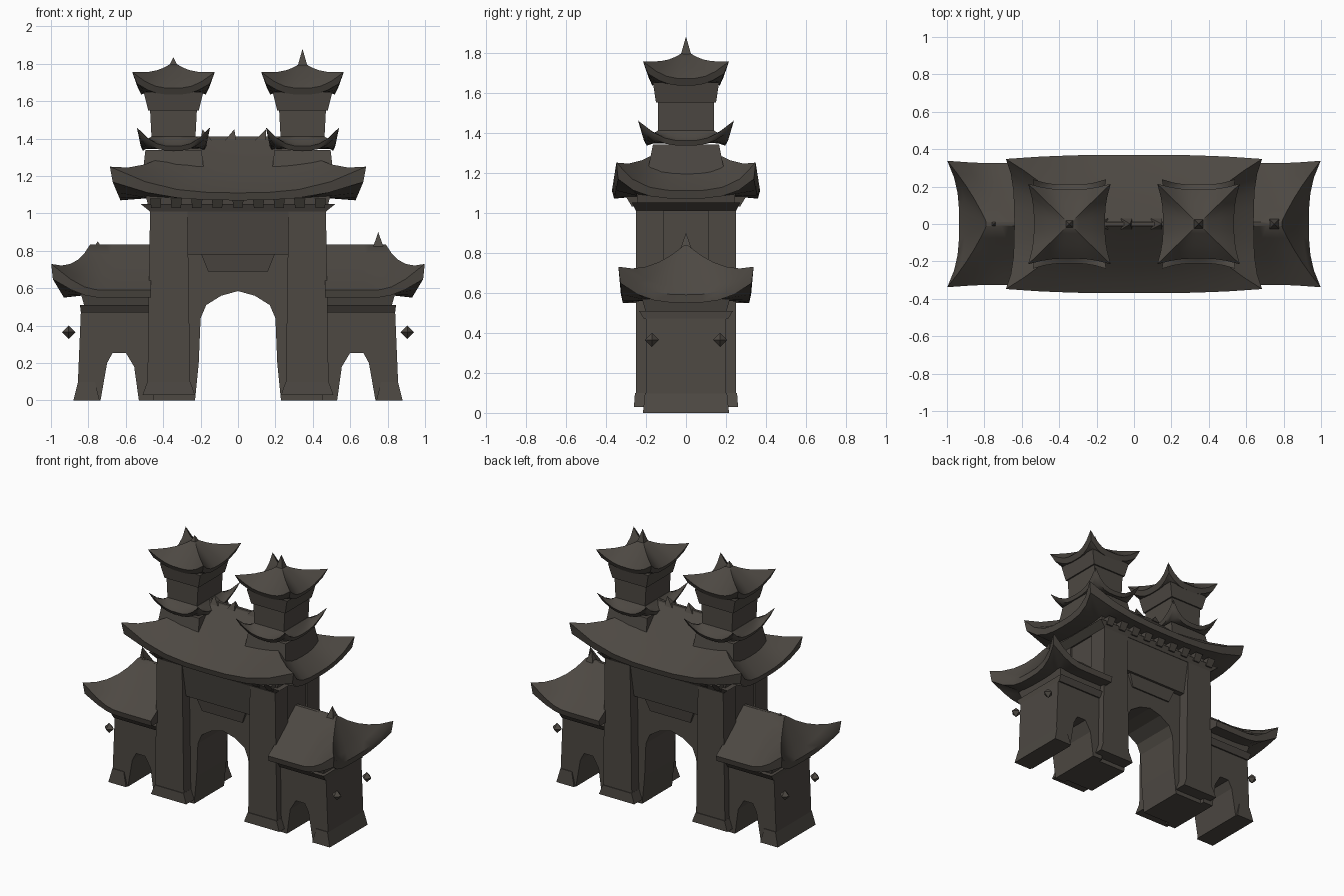
import bpy, bmesh, math

if "Cube" in bpy.data.objects:
    bpy.data.objects.remove(bpy.data.objects["Cube"])

stone = bpy.data.materials.new("dark brown stone")
stone.diffuse_color = (0.074, 0.065, 0.055, 1)
stone.use_nodes = True
stone.node_tree.nodes["Principled BSDF"].inputs["Base Color"].default_value = stone.diffuse_color


def finish(name, bm, smooth=None):
    bmesh.ops.recalc_face_normals(bm, faces=bm.faces)
    me = bpy.data.meshes.new(name)
    bm.to_mesh(me)
    bm.free()
    me.materials.append(stone)
    ob = bpy.data.objects.new(name, me)
    bpy.context.collection.objects.link(ob)
    if smooth:
        bpy.context.view_layer.objects.active = ob
        bpy.ops.object.select_all(action='DESELECT')
        ob.select_set(True)
        bpy.ops.object.shade_smooth_by_angle(angle=math.radians(smooth))
    return ob


def block(name, c, bottom, top, z0, z1):
    """Box with different half sizes at bottom and top, centred on c."""
    bm = bmesh.new()
    rings = []
    for (hx, hy), z in ((bottom, z0), (top, z1)):
        rings.append([bm.verts.new((c[0] + a * hx, c[1] + b * hy, z))
                      for a, b in ((-1, -1), (1, -1), (1, 1), (-1, 1))])
    bm.faces.new(rings[0])
    bm.faces.new(rings[1])
    for i in range(4):
        j = (i + 1) % 4
        bm.faces.new((rings[0][i], rings[0][j], rings[1][j], rings[1][i]))
    return finish(name, bm)


def extrude(name, pts, vec):
    """Flat outline swept along vec."""
    bm = bmesh.new()
    f = bm.faces.new([bm.verts.new(p) for p in pts])
    ext = bmesh.ops.extrude_face_region(bm, geom=[f])["geom"]
    bmesh.ops.translate(bm, vec=vec,
                        verts=[v for v in ext if isinstance(v, bmesh.types.BMVert)])
    return finish(name, bm)


def roof(name, eave, ridge, z0, z1, lift, thick, under, flare=(0.06, 0.0),
         sign=1, outer_only=False, power=1.3, inset=0.03):
    """Concave hipped roof with upturned corners; eave and ridge are (x0, x1, half y)."""
    bm = bmesh.new()
    n, rows = 8, 5
    per = []
    for k in range(4):
        for i in range(n):
            u = -1 + 2 * i / n
            per.append(((u, -1), (1, u), (-u, 1), (-1, -u))[k])
    mix = lambda a, b, t: a + (b - a) * t
    # underside ring, lower lip, then the slope up to the ridge
    levels = [(None, z0 - thick + 0.01, 0.1), (inset, z0 - thick, 0.7)]
    levels += [(r / rows, z0 + (z1 - z0) * (r / rows) ** power, (1 - r / rows) ** 2)
               for r in range(rows + 1)]
    rings = []
    for t, z, up in levels:
        if t is None:
            x0, x1, hy = under
            t = 1
        else:
            x0, x1, hy = (mix(eave[i], ridge[i], t) for i in range(3))
        ring = []
        for px, py in per:
            c = min(abs(px), abs(py)) ** 3
            if outer_only and px < 0:
                c = 0
            x = (x0 + x1) / 2 + (x1 - x0) / 2 * px * (1 + flare[0] * c * (1 - t) ** 2)
            y = hy * py * (1 + flare[1] * c * (1 - t) ** 2)
            ring.append(bm.verts.new((sign * x, y, z + lift * c * up)))
        rings.append(ring)
    for a, b in zip(rings, rings[1:]):
        for i in range(len(a)):
            j = (i + 1) % len(a)
            bm.faces.new((a[i], a[j], b[j], b[i]))
    bm.faces.new(rings[0])
    bm.faces.new(rings[-1])
    return finish(name, bm, 40)


def spike(name, p, r, h, lean=0):
    """Four-sided ornament point."""
    bm = bmesh.new()
    base = [bm.verts.new((p[0] + r * a, p[1] + r * b, p[2]))
            for a, b in ((-1, -1), (1, -1), (1, 1), (-1, 1))]
    tip = bm.verts.new((p[0] + lean, p[1], p[2] + h))
    bm.faces.new(base)
    for i in range(4):
        bm.faces.new((base[i], base[(i + 1) % 4], tip))
    return finish(name, bm)


# Central wall with the great arch
arch = [(0.23, 0), (0.21, 0.2), (0.20, 0.44), (0.17, 0.51), (0.09, 0.56), (0, 0.585)]
outline = ([(-0.46, 0), (-0.46, 1.02), (0.46, 1.02), (0.46, 0)] + arch
           + [(-x, z) for x, z in arch[-2::-1]])
extrude("main_arch_wall", [(x, -0.17, z) for x, z in outline], (0, 0.34, 0))

# Lintel panels, tilted downward, front and back
for s in (-1, 1):
    prof = [(0.12, 0.78), (0.21, 0.78), (0.25, 1.03), (0.12, 1.03)]
    extrude("lintel_panel", [(-0.28, s * y, z) for y, z in prof], (0.56, 0, 0))
    block("arch_crest", (0, s * 0.17), (0.16, 0.01), (0.2, 0.025), 0.69, 0.79)

# Bracket courses under the main roof
block("bracket_course", (0, 0), (0.47, 0.25), (0.52, 0.27), 1.01, 1.05)
for i in range(9):
    for s in (-1, 1):
        block("bracket", (-0.44 + 0.11 * i, s * 0.25), (0.025, 0.02), (0.03, 0.05), 1.03, 1.08)
block("roof_bearing", (0, 0), (0.48, 0.24), (0.5, 0.25), 1.04, 1.12)

# Main roof with its ridge ornaments
roof("main_roof", (-0.64, 0.64, 0.37), (-0.26, 0.26, 0.012), 1.11, 1.40, 0.14, 0.04,
     (-0.5, 0.5, 0.25), flare=(0.07, -0.06), power=1.15)
block("main_ridge", (0, 0), (0.26, 0.02), (0.26, 0.01), 1.37, 1.41)
for x, lean in ((-0.17, -0.02), (-0.04, 0.02), (0.12, 0.03)):
    spike("ridge_ornament", (x, 0, 1.39), 0.03, 0.06, lean)

for s in (-1, 1):
    # Piers beside the arch
    for f in (-1, 1):
        block("pier", (s * 0.37, f * 0.18), (0.115, 0.07), (0.10, 0.07), 0.04, 1.03)
        block("pier_foot", (s * 0.37, f * 0.2), (0.14, 0.06), (0.115, 0.055), 0.03, 0.1)

    # Side wings, each with a small arch
    wing = [(0.45, 0.0), (0.53, 0.0), (0.555, 0.18), (0.60, 0.255), (0.67, 0.255), (0.70, 0.2),
            (0.735, 0.0), (0.86, 0.0), (0.84, 0.48), (0.45, 0.48)]
    extrude("wing_wall", [(s * x, -0.2, z) for x, z in wing], (0, 0.4, 0))
    block("wing_foot", (s * 0.81, 0), (0.07, 0.215), (0.045, 0.205), 0, 0.1)
    block("wing_cornice", (s * 0.645, 0), (0.195, 0.21), (0.2, 0.235), 0.47, 0.51)
    block("wing_bearing", (s * 0.64, 0), (0.18, 0.2), (0.2, 0.22), 0.5, 0.57)
    roof("wing_roof", (0.465, 0.935, 0.325), (0.465, 0.79, 0.012), 0.59, 0.835, 0.14, 0.04,
         (0.465, 0.84, 0.21), flare=(0.27, 0.04), sign=s, outer_only=True, power=1.1)
    spike("wing_ridge_ornament", (s * 0.75, 0, 0.8), 0.035, 0.10 if s > 0 else 0.05)

    # Hanging lanterns
    for f in (-1, 1):
        bm = bmesh.new()
        bmesh.ops.create_uvsphere(bm, u_segments=4, v_segments=2, radius=0.036)
        bmesh.ops.translate(bm, verts=bm.verts, vec=(s * 0.905, f * 0.17, 0.365))
        finish("lantern", bm)

    # Two-tier tower
    cx = s * 0.345
    block("tower_base", (cx, 0), (0.175, 0.21), (0.15, 0.165), 1.12, 1.34)
    roof("tower_lower_roof", (cx - 0.175, cx + 0.175, 0.21), (cx - 0.12, cx + 0.12, 0.14),
         1.36, 1.41, 0.10, 0.025, (cx - 0.145, cx + 0.145, 0.165), flare=(0.12, 0.14), inset=0.2)
    block("tower_body", (cx, 0), (0.115, 0.14), (0.125, 0.14), 1.36, 1.55)
    block("tower_bracket", (cx, 0), (0.135, 0.15), (0.16, 0.165), 1.55, 1.65)
    roof("tower_top_roof", (cx - 0.19, cx + 0.19, 0.185), (cx - 0.015, cx + 0.015, 0.015),
         1.67, 1.80, 0.085, 0.035, (cx - 0.15, cx + 0.15, 0.155), flare=(0.16, 0.16),
         power=0.9, inset=0.1)
    spike("tower_finial", (cx, 0, 1.775), 0.03, 0.105 if s > 0 else 0.06)
